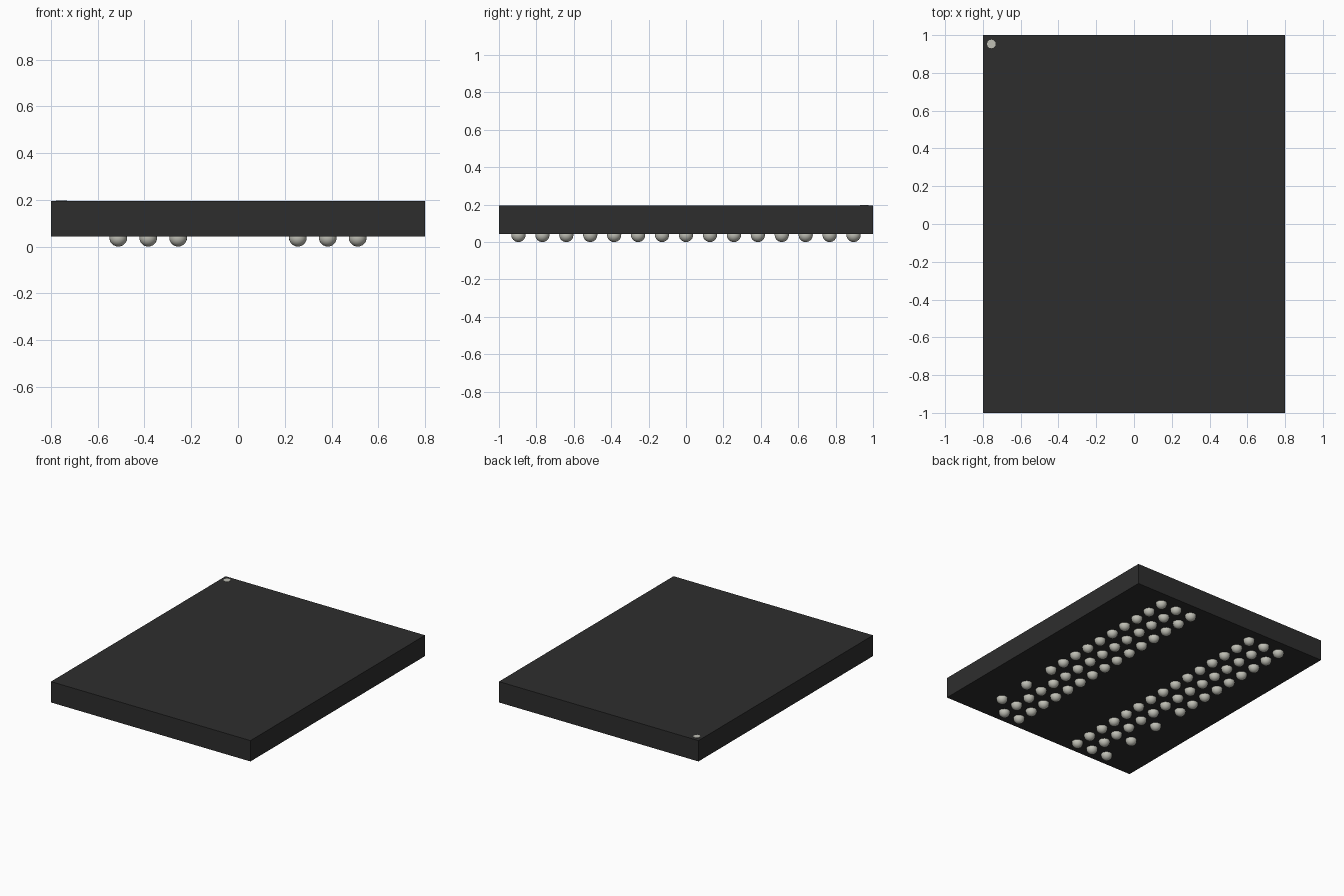
import bpy, bmesh
from mathutils import Matrix

cube = bpy.data.objects.get("Cube")
if cube:
    bpy.data.objects.remove(cube, do_unlink=True)


def material(name, rgb, rough=0.6):
    m = bpy.data.materials.new(name)
    m.use_nodes = True
    m.diffuse_color = (*rgb, 1)
    bsdf = m.node_tree.nodes["Principled BSDF"]
    bsdf.inputs["Base Color"].default_value = (*rgb, 1)
    bsdf.inputs["Roughness"].default_value = rough
    return m


def finish(name, bm, mat):
    mesh = bpy.data.meshes.new(name)
    bm.to_mesh(mesh)
    bm.free()
    mesh.materials.append(mat)
    ob = bpy.data.objects.new(name, mesh)
    bpy.context.collection.objects.link(ob)
    return ob


black = material("package black", (0.027, 0.027, 0.027))
metal = material("solder grey", (0.53, 0.53, 0.47))

BOTTOM, TOP = 0.044, 0.195
PITCH, RADIUS = 0.128, 0.038

# Package body
bm = bmesh.new()
bmesh.ops.create_cube(bm, size=1, matrix=Matrix.Translation((0, 0, (BOTTOM + TOP) / 2))
                      @ Matrix.Diagonal((1.6, 2.0, TOP - BOTTOM, 1)))
finish("package_body", bm, black)

# Pin one marker: a thin disc on the top corner
bm = bmesh.new()
bmesh.ops.create_cone(bm, cap_ends=True, segments=12, radius1=0.023, radius2=0.023, depth=0.004,
                      matrix=Matrix.Translation((-0.755, 0.953, TOP)))
finish("pin_one_marker", bm, metal)

# Solder balls: two groups of three columns, rows counted from the back,
# with alternate gaps in the outer columns
gaps = {4: (10, 12, 14), -4: (9, 11, 13)}
bm = bmesh.new()
for col in (-4, -3, -2, 2, 3, 4):
    for row in range(15):
        if row in gaps.get(col, ()):
            continue
        bmesh.ops.create_uvsphere(bm, u_segments=20, v_segments=12, radius=RADIUS,
                                  matrix=Matrix.Translation((col * PITCH, (7 - row) * PITCH, RADIUS)))
for f in bm.faces:
    f.smooth = True
finish("solder_balls", bm, metal)
